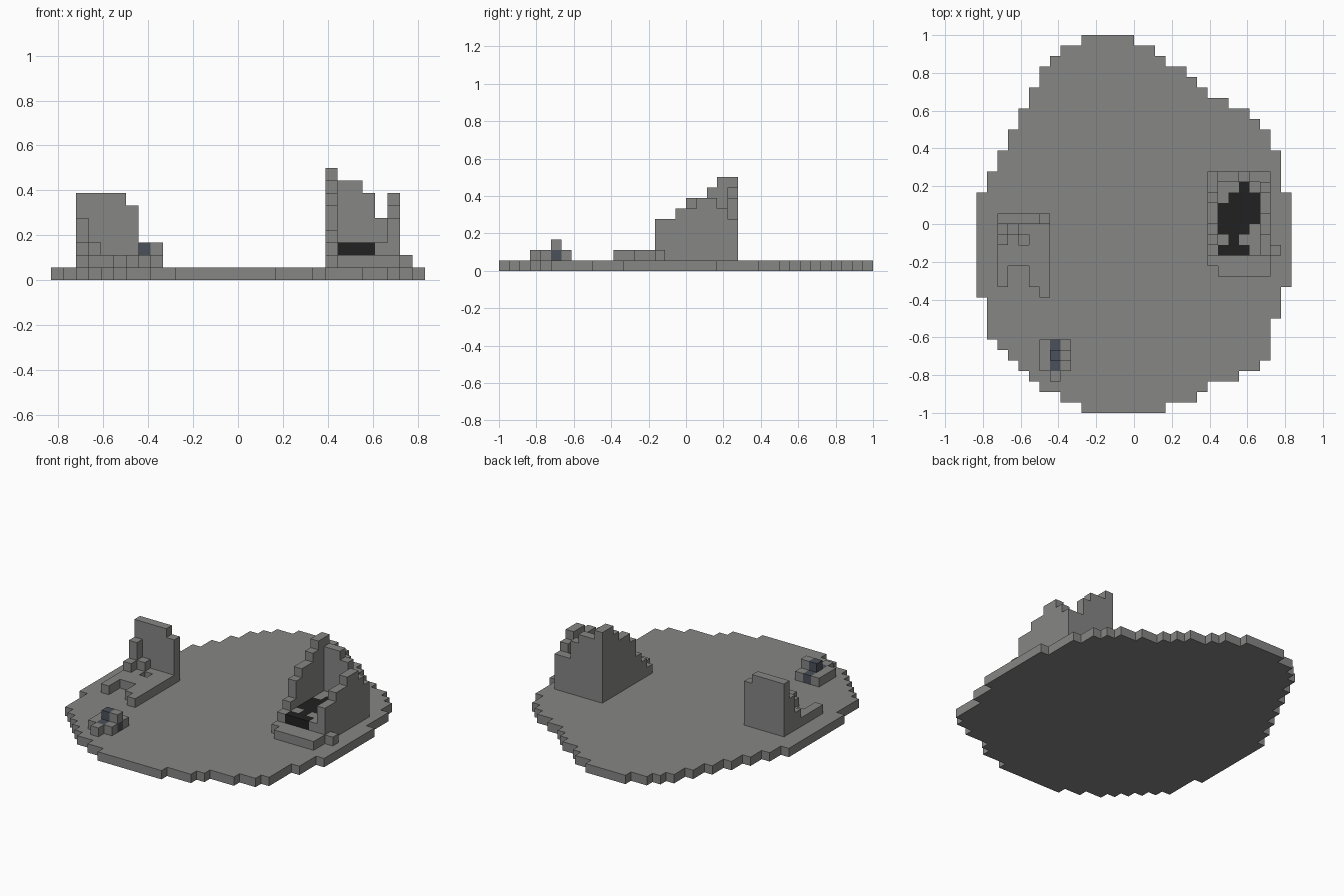
import bpy
import bmesh

UNIT = 1 / 18  # edge length of one block

cube = bpy.data.objects.get("Cube")
if cube:
    bpy.data.objects.remove(cube, do_unlink=True)


def make_material(name, colour):
    mat = bpy.data.materials.new(name)
    mat.use_nodes = True
    mat.diffuse_color = (*colour, 1)
    mat.node_tree.nodes["Principled BSDF"].inputs["Base Color"].default_value = (*colour, 1)
    return mat


STONE, SOOT, SLATE = "stone grey", "soot black", "slate blue"
MATERIALS = {
    STONE: make_material(STONE, (0.24, 0.24, 0.235)),
    SOOT: make_material(SOOT, (0.015, 0.015, 0.015)),
    SLATE: make_material(SLATE, (0.07, 0.08, 0.1)),
}
NAMES = list(MATERIALS)


def fill(heights, xs, ys, height):
    """Raise a rectangle of columns to one height."""
    for x in range(*xs):
        for y in range(*ys):
            heights[x, y] = height


def build_columns(name, heights, base=1, rule=lambda x, y, z: STONE):
    """Build the outer skin of block columns, coloured block by block."""
    bm = bmesh.new()

    def quad(corners, block):
        face = bm.faces.new([bm.verts.new([c * UNIT for c in p]) for p in corners])
        face.material_index = NAMES.index(rule(*block))

    for (x, y), top in heights.items():
        right, back = x + 1, y + 1
        square = [(x, y), (right, y), (right, back), (x, back)]
        quad([(*p, top) for p in square], (x, y, top - 1))
        if base == 0:
            quad([(*p, base) for p in reversed(square)], (x, y, base))
        # A side is exposed only above the neighbouring column
        neighbours = [(x, y - 1), (right, y), (x, back), (x - 1, y)]
        for i, beside in enumerate(neighbours):
            a, b = square[i], square[(i + 1) % len(square)]
            for z in range(heights.get(beside, base), top):
                quad([(*a, z), (*b, z), (*b, z + 1), (*a, z + 1)], (x, y, z))

    bmesh.ops.remove_doubles(bm, verts=bm.verts, dist=UNIT / 100)
    bmesh.ops.dissolve_limit(bm, angle_limit=0.01, verts=bm.verts,
                             edges=bm.edges, delimit={'MATERIAL'})
    mesh = bpy.data.meshes.new(name)
    for mat in MATERIALS.values():
        mesh.materials.append(mat)
    bm.to_mesh(mesh)
    bm.free()
    obj = bpy.data.objects.new(name, mesh)
    bpy.context.collection.objects.link(obj)
    return obj


# Island slab: stepped edges as (lowest row, edge column) from back to front
left_edge = [(17, -5), (16, -7), (15, -8), (13, -9), (11, -10), (9, -11),
             (7, -12), (5, -13), (3, -14), (-7, -15), (-11, -14), (-12, -13),
             (-13, -12), (-14, -11), (-15, -10), (-16, -9), (-17, -7), (-18, -5)]
right_edge = [(17, 0), (16, 2), (15, 3), (14, 5), (13, 6), (12, 7), (11, 9),
              (10, 11), (9, 12), (7, 13), (3, 14), (-6, 15), (-9, 14),
              (-13, 13), (-14, 12), (-15, 10), (-16, 7), (-17, 6), (-18, 3)]


def edge_at(steps, row):
    return next(column for low, column in steps if row >= low)


slab = {}
for row in range(-18, 18):
    fill(slab, (edge_at(left_edge, row), edge_at(right_edge, row)), (row, row + 1), 1)
build_columns("island_slab", slab, base=0)

# Ruined wall with a broken floor in front of it
ruin = {}
for column, front in zip(range(-13, -8 + 1), (-6, -4, -4, -6, -7)):
    fill(ruin, (column, column + 1), (front, 0), 2)
del ruin[-11, -2]
fill(ruin, (-13, -9), (0, 1), 7)
ruin[-9, 0] = 6
ruin[-13, -1] = 5
ruin[-13, -2] = ruin[-12, -1] = 3
build_columns("ruined_wall", ruin)

# Small rock pile with a slate cross through it
rocks = {}
fill(rocks, (-9, -6), (-14, -11), 2)
rocks[-8, -15] = 2
rocks[-8, -13] = rocks[-7, -13] = 3


def rock_colour(x, y, z):
    on_spine = x == -8 and y > -15
    on_side = (x, y, z) == (-7, -13, 1)
    return SLATE if on_spine or on_side else STONE


build_columns("rock_pile", rocks, rule=rock_colour)

# Broken shelter: base, raised burnt floor and three crumbling walls
shelter = {}
fill(shelter, (8, 13), (-5, -3), 2)
fill(shelter, (8, 12), (-3, 4), 3)
shelter[13, -3] = 2
for y, height in enumerate((2, 3, 4, 6, 7, 7, 8, 9, 9), -4):
    shelter[7, y] = height
for y, height in enumerate((5, 5, 6, 6, 7, 7, 6), -3):
    shelter[12, y] = height
for x, height in enumerate((8, 8, 7, 5, 5), 8):
    shelter[x, 4] = height

# Burnt patch rows from front to back, one letter per floor block
BURNT = ["bbb.", ".b..", "bbb.", "bbbb", "bbbb", ".bbb", "..b."]


def shelter_colour(x, y, z):
    inside = z == 2 and 8 <= x < 12 and -3 <= y < 4
    return SOOT if inside and BURNT[y + 3][x - 8] == "b" else STONE


build_columns("broken_shelter", shelter, rule=shelter_colour)
